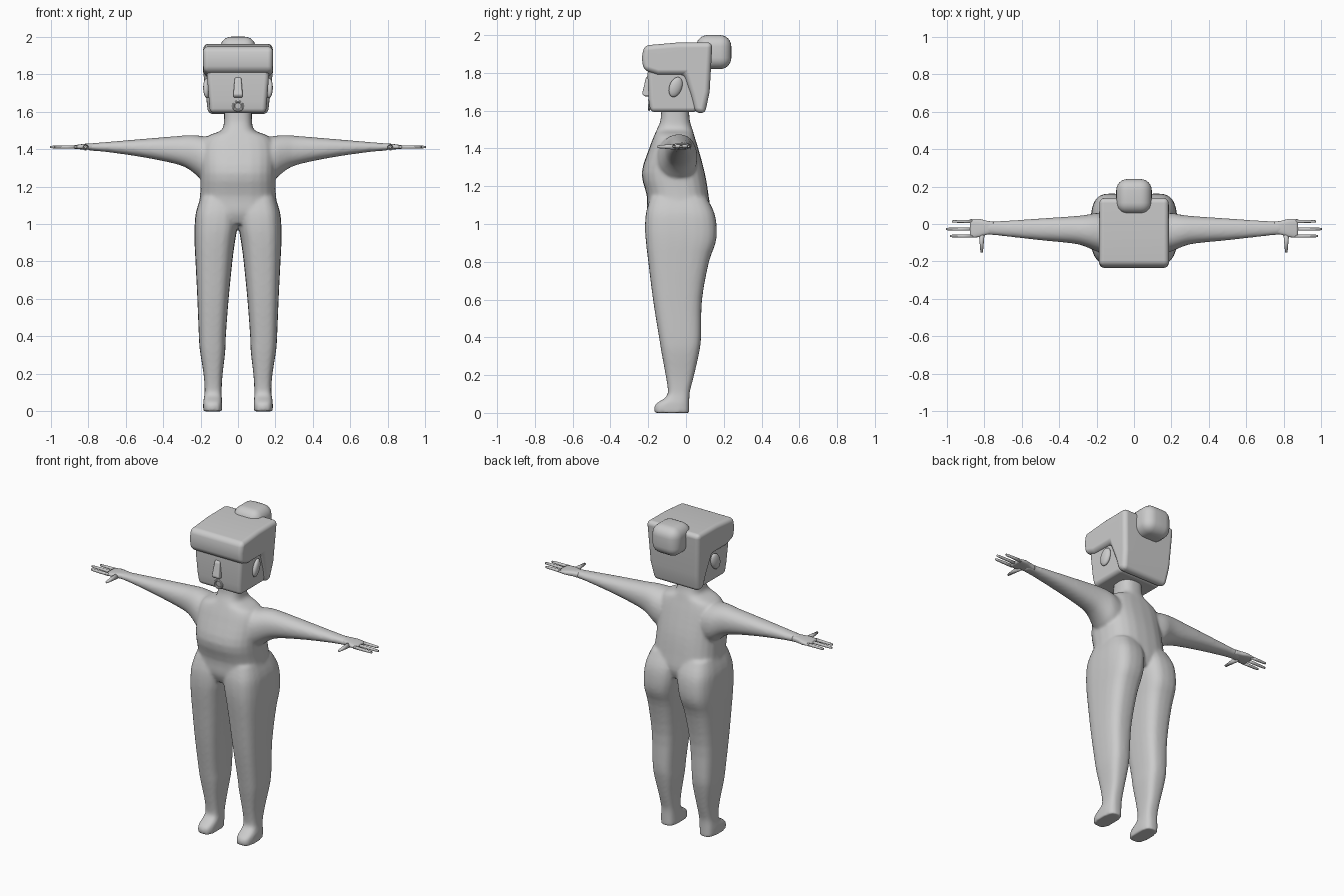
import bpy, bmesh, math
from mathutils import Vector, Matrix

if "Cube" in bpy.data.objects:
    bpy.data.objects.remove(bpy.data.objects["Cube"])


def finish(bm, name, angle=None):
    bmesh.ops.recalc_face_normals(bm, faces=bm.faces)
    mesh = bpy.data.meshes.new(name)
    bm.to_mesh(mesh)
    bm.free()
    ob = bpy.data.objects.new(name, mesh)
    bpy.context.collection.objects.link(ob)
    for p in mesh.polygons:
        p.use_smooth = True
    return ob


def catmull(rows, steps):
    """Smoothly resample cross-section rows."""
    rows = [Vector(r) for r in rows]
    out = []
    for i in range(len(rows) - 1):
        p0, p1, p2, p3 = rows[max(i - 1, 0)], rows[i], rows[i + 1], rows[min(i + 2, len(rows) - 1)]
        for s in range(steps):
            t = s / steps
            v = p1 * 2 + (p2 - p0) * t + (p0 * 2 - p1 * 5 + p2 * 4 - p3) * t * t
            v = v + (p1 * 3 - p0 - p2 * 3 + p3) * t ** 3
            out.append(v * 0.5)
    return out + [rows[-1]]


def loft(bm, rows, axis='z', side=1, power=2.6, steps=3, n=24):
    """Rows are (t, a0, a1, b0, b1): a, b = x, y along z or y, z along x."""
    rings = []
    for t, a0, a1, b0, b1 in catmull(rows, steps):
        ring = []
        for k in range(n):
            c, s = math.cos(2 * math.pi * k / n), math.sin(2 * math.pi * k / n)
            a = (a0 + a1) / 2 + (a1 - a0) / 2 * math.copysign(abs(c) ** (2 / power), c)
            b = (b0 + b1) / 2 + (b1 - b0) / 2 * math.copysign(abs(s) ** (2 / power), s)
            p = (a, b, t) if axis == 'z' else (t, a, b)
            ring.append(bm.verts.new((p[0] * side, p[1], p[2])))
        rings.append(ring)
    for r, q in zip(rings, rings[1:]):
        for k in range(n):
            bm.faces.new((r[k], r[(k + 1) % n], q[(k + 1) % n], q[k]))
    bm.faces.new(rings[0])
    bm.faces.new(rings[-1])


def profile_block(name, pts, half, bevel):
    """Side profile (y, z) extruded across x; half(z) gives half width."""
    bm = bmesh.new()
    l = [bm.verts.new((-half(z), y, z)) for y, z in pts]
    r = [bm.verts.new((half(z), y, z)) for y, z in pts]
    bm.faces.new(l)
    bm.faces.new(r)
    for i in range(len(pts)):
        j = (i + 1) % len(pts)
        bm.faces.new((l[i], l[j], r[j], r[i]))
    ob = finish(bm, name)
    m = ob.modifiers.new('Bevel', 'BEVEL')
    m.width, m.segments, m.limit_method, m.angle_limit = bevel, 5, 'ANGLE', math.radians(25)
    m = ob.modifiers.new('Normals', 'WEIGHTED_NORMAL')
    return ob


# Body: torso, legs and arms fused into one smooth skin
torso = [(1.64, -.075, .075, -.13, .015), (1.55, -.075, .075, -.135, .02),
         (1.50, -.09, .09, -.155, .035), (1.465, -.17, .17, -.17, .045),
         (1.40, -.20, .20, -.195, .065), (1.27, -.20, .20, -.235, .10),
         (1.15, -.203, .203, -.208, .12), (1.06, -.215, .215, -.205, .13),
         (1.00, -.20, .20, -.18, .11)]
leg = [(1.14, .0, .20, -.19, .11), (1.06, -.002, .225, -.212, .15),
       (.98, .004, .232, -.217, .163), (.90, .017, .232, -.212, .157),
       (.80, .03, .227, -.20, .122), (.60, .05, .217, -.175, .085),
       (.40, .065, .209, -.143, .08), (.32, .068, .203, -.13, .07),
       (.20, .082, .184, -.108, .043), (.12, .087, .178, -.096, .022),
       (.085, .087, .18, -.105, .018), (.055, .085, .185, -.15, .018),
       (.035, .084, .186, -.168, .018), (.0, .084, .186, -.168, .018)]
arm = [(.10, -.17, .05, 1.20, 1.455), (.19, -.15, .06, 1.235, 1.47),
       (.25, -.125, .05, 1.283, 1.475), (.32, -.105, .042, 1.317, 1.47),
       (.50, -.087, .03, 1.355, 1.455), (.70, -.065, .017, 1.384, 1.438),
       (.80, -.056, .015, 1.392, 1.43)]
bm = bmesh.new()
loft(bm, torso)
for s in (1, -1):
    loft(bm, leg, side=s, power=3)
    loft(bm, arm, 'x', s, power=2.2)
body = finish(bm, 'body')
m = body.modifiers.new('Fuse', 'REMESH')
m.mode, m.voxel_size, m.use_smooth_shade = 'VOXEL', .008, True
m = body.modifiers.new('Soften', 'SMOOTH')
m.factor, m.iterations = .5, 12

# Hands: palm, three fingers and a thumb
for s, label in ((1, 'left'), (-1, 'right')):
    bm = bmesh.new()
    loft(bm, [(.75, -.05, .012, 1.393, 1.43), (.79, -.058, .018, 1.396, 1.43),
              (.83, -.07, .028, 1.398, 1.427), (.875, -.073, .025, 1.402, 1.42)],
         'x', s, power=3)
    for y, tip in ((.014, .97), (-.027, 1.0), (-.064, .98)):
        loft(bm, [(.86, y - .009, y + .009, 1.402, 1.42),
                  (tip - .01, y - .007, y + .007, 1.404, 1.418),
                  (tip, y - .004, y + .004, 1.407, 1.415)], 'x', s, 3, 2, 10)
    bmesh.ops.create_cone(bm, cap_ends=True, segments=10, radius1=.017, radius2=.007, depth=.11,
                          matrix=Matrix.Translation((s * .813, -.097, 1.409))
                          @ Matrix.Rotation(math.pi / 2, 4, 'X'))
    finish(bm, label + '_hand')


# Head and hair: tapered rounded blocks
def taper(top, low):
    return lambda z: low + (top - low) * min(1, max(0, (z - 1.6) / .22))


profile_block('head', [(-.2, 1.92), (-.203, 1.78), (-.198, 1.66), (-.188, 1.592),
                       (.06, 1.592), (.08, 1.92)], taper(.168, .15), .025)
profile_block('hair', [(-.222, 1.945), (-.234, 1.88), (-.225, 1.815), (-.15, 1.79),
                       (-.01, 1.79), (.025, 1.68), (.045, 1.592), (.10, 1.582),
                       (.125, 1.70), (.14, 1.962), (-.05, 1.96)], taper(.187, .16), .028)

# Hair bun
bm = bmesh.new()
bmesh.ops.create_cube(bm, size=1, matrix=Matrix.Translation((0, .147, 1.91))
                      @ Matrix.Diagonal((.19, .186, .18, 1)))
bun = finish(bm, 'hair_bun')
m = bun.modifiers.new('Bevel', 'BEVEL')
m.width, m.segments = .06, 6

# Nose wedge
profile_block('nose', [(-.195, 1.79), (-.212, 1.775), (-.232, 1.69), (-.222, 1.676), (-.19, 1.676)],
              lambda z: .026 - .08 * (z - 1.676), .008)

# Ears: tilted flattened lobes
for s, label in ((1, 'left'), (-1, 'right')):
    bm = bmesh.new()
    bmesh.ops.create_uvsphere(bm, u_segments=20, v_segments=12, radius=1,
                              matrix=Matrix.Translation((s * .167, -.055, 1.725))
                              @ Matrix.Rotation(math.radians(-20), 4, 'X')
                              @ Matrix.Rotation(math.radians(s * 12), 4, 'Z')
                              @ Matrix.Diagonal((.018, .034, .055, 1)))
    finish(bm, label + '_ear')

# Mouth ring
bpy.ops.mesh.primitive_torus_add(major_radius=.024, minor_radius=.007, major_segments=24,
                                 minor_segments=8, location=(0, -.195, 1.63),
                                 rotation=(math.pi / 2, 0, 0))
mouth = bpy.context.object
mouth.name = mouth.data.name = 'mouth'
bpy.ops.object.shade_smooth_by_angle()
